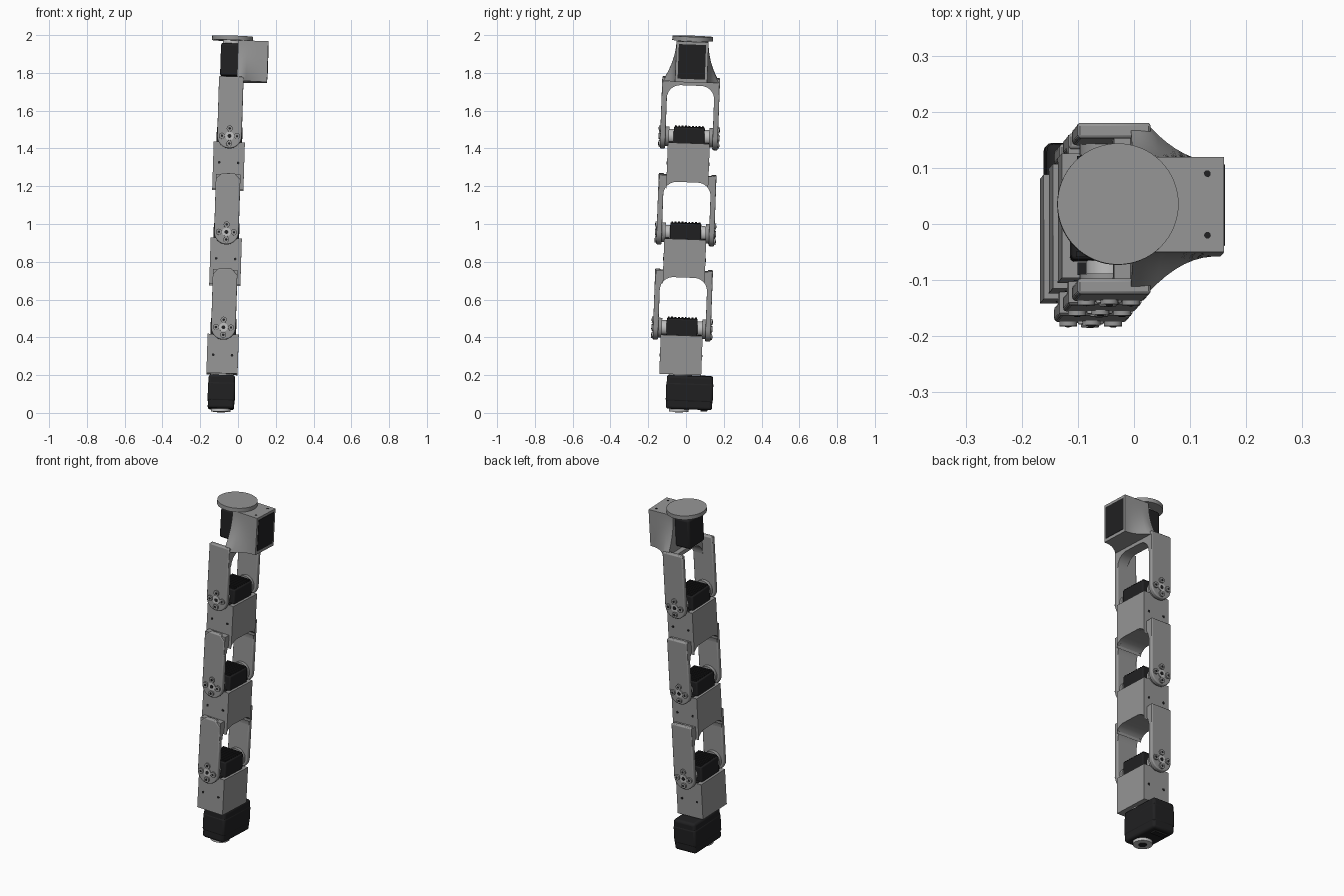
import bpy, bmesh, math
from mathutils import Matrix, Vector

if "Cube" in bpy.data.objects:
    bpy.data.objects.remove(bpy.data.objects["Cube"])

# The whole arm leans slightly: local z runs along the arm axis
LEAN = Vector((0.0316, 0.037, 1)).normalized()
FRAME = Matrix.Translation((-0.0914, -0.038, 0)) @ Vector((0, 0, 1)).rotation_difference(LEAN).to_matrix().to_4x4()


def material(name, rgb):
    m = bpy.data.materials.new(name)
    m.use_nodes = True
    m.diffuse_color = (*rgb, 1)
    m.node_tree.nodes["Principled BSDF"].inputs["Base Color"].default_value = (*rgb, 1)
    return m


GRAY = material("bracket gray", (0.30, 0.30, 0.30))
BLACK = material("motor black", (0.015, 0.015, 0.016))
SILVER = material("horn silver", (0.52, 0.52, 0.52))
parts = []


def finish(name, bm, mat, bevel=0):
    bmesh.ops.recalc_face_normals(bm, faces=bm.faces)
    me = bpy.data.meshes.new(name)
    bm.to_mesh(me)
    bm.free()
    me.materials.append(mat)
    ob = bpy.data.objects.new(name, me)
    bpy.context.collection.objects.link(ob)
    ob.matrix_world = FRAME
    if bevel:
        mod = ob.modifiers.new("edge", "BEVEL")
        mod.width, mod.segments = bevel, 3
        mod.limit_method, mod.angle_limit = "ANGLE", math.radians(50)
    parts.append(ob)
    return ob


def box(name, x, y, z, mat, bevel=0):
    bm = bmesh.new()
    bmesh.ops.create_cube(bm, size=1)
    for v in bm.verts:
        for i, (a, b) in enumerate((x, y, z)):
            v.co[i] = a if v.co[i] < 0 else b
    return finish(name, bm, mat, bevel)


def extrude(name, pts, a, b, axis, mat, bevel=0):
    """Extrude a (u, z) profile along x (u is y) or along y (u is x)."""
    bm = bmesh.new()
    place = (lambda u, w, d: (d, u, w)) if axis == "x" else (lambda u, w, d: (u, d, w))
    f = bm.faces.new([bm.verts.new(place(u, w, a)) for u, w in pts])
    top = bmesh.ops.extrude_face_region(bm, geom=[f])["geom"]
    bmesh.ops.translate(bm, verts=[g for g in top if isinstance(g, bmesh.types.BMVert)],
                        vec=place(0, 0, b - a))
    return finish(name, bm, mat, bevel)


def disc(name, center, radius, a, b, axis, mat, sides=32, bevel=0):
    """Cylinder between a and b along axis; center gives the other two coordinates."""
    bm = bmesh.new()
    bmesh.ops.create_cone(bm, cap_ends=True, segments=sides, radius1=radius, radius2=radius, depth=abs(b - a))
    mid = (a + b) / 2
    if axis == "y":
        m = Matrix.Translation((center[0], mid, center[1])) @ Matrix.Rotation(math.pi / 2, 4, "X")
    else:
        m = Matrix.Translation((center[0], center[1], mid))
    bmesh.ops.transform(bm, matrix=m, verts=bm.verts)
    return finish(name, bm, mat, bevel)


def arc(cu, cz, r, start, end, n=8):
    return [(cu + r * math.cos(math.radians(start + (end - start) * i / n)),
             cz + r * math.sin(math.radians(start + (end - start) * i / n))) for i in range(n + 1)]


JOINTS = [0.448, 0.953, 1.462]
ARM_IN, ARM_OUT, ARM_W = 0.125, 0.153, 0.065
BOX_W, BOX_D = 0.0825, 0.111


def housing(n, low, high, arch=None):
    """Motor box; its underside follows the yoke arch when there is one."""
    pts = [(-BOX_D, high), (BOX_D, high)]
    if arch:
        curve = [p for p in arc(0.055, arch - 0.07, 0.07, 32, 90)]
        curve[0] = (BOX_D, low)
        pts += curve + [(-u, w) for u, w in reversed(curve)]
    else:
        pts += [(BOX_D, low), (-BOX_D, low)]
    extrude(f"housing_{n}", pts, -BOX_W, BOX_W, "x", GRAY)
    for s in (-1, 1):
        for x in (-0.05, 0.05):
            disc(f"housing_screw_{n}", (x, high - 0.11), 0.007, s * 0.105, s * 0.113, "y", BLACK, 12)
        # dark slot beside the motor
        a, b = sorted((s * 0.084, s * 0.106))
        box(f"motor_slot_{n}", (-0.055, 0.055), (a, b), (high - 0.005, high + 0.003), BLACK)


def joint(n, z):
    """Motor, bearings and bolted horns around one hinge."""
    box(f"joint_motor_{n}", (-0.068, 0.068), (-0.082, 0.082), (z - 0.1, z + 0.053), BLACK, 0.008)
    for i in range(9):
        y = -0.072 + i * 0.018
        box(f"motor_fin_{n}", (-0.06, 0.06), (y - 0.005, y + 0.005), (z + 0.04, z + 0.058), BLACK)
    for s in (-1, 1):
        disc(f"bearing_{n}", (0, z), 0.040, s * 0.08, s * 0.106, "y", SILVER)
        disc(f"bearing_flange_{n}", (0, z), 0.052, s * 0.106, s * 0.127, "y", GRAY)
        disc(f"horn_ring_{n}", (0, z), 0.023, s * 0.15, s * 0.157, "y", SILVER)
        disc(f"horn_center_{n}", (0, z), 0.010, s * 0.15, s * 0.159, "y", BLACK, 16)
        for dx, dz in ((0.04, 0), (-0.04, 0), (0, 0.04), (0, -0.04)):
            disc(f"horn_bolt_{n}", (dx, z + dz), 0.016, s * 0.15, s * 0.161, "y", GRAY, 20)
            disc(f"horn_bolt_socket_{n}", (dx, z + dz), 0.007, s * 0.155, s * 0.1625, "y", BLACK, 6)


def arms(n, z, top, chamfer_front):
    """Two round-ended side arms of a yoke."""
    for s, label in ((-1, "front"), (1, "back")):
        end = arc(0, z, ARM_W, 180, 360, 20)
        c = 0.032 if chamfer_front and s < 0 else 0.004
        pts = end + [(ARM_W, top - c), (ARM_W - c, top), (c - ARM_W, top), (-ARM_W, top - c)]
        a, b = sorted((s * ARM_IN, s * ARM_OUT))
        extrude(f"{label}_arm_{n}", pts, a, b, "y", GRAY, 0.006)


def arch_bridge(n, arch, top, x0, x1):
    """Bridge joining the arms, with rounded inner corners."""
    curve = arc(ARM_IN - 0.07, arch - 0.07, 0.07, 0, 90)
    pts = [(-ARM_OUT + 0.004, top), (ARM_OUT - 0.004, top), (ARM_OUT - 0.004, arch - 0.07)]
    pts += curve + [(-u, w) for u, w in reversed(curve)] + [(-ARM_OUT + 0.004, arch - 0.07)]
    extrude(f"yoke_bridge_{n}", pts, x0, x1, "x", GRAY)


# Base motor with its lower horn and upper collar
box("base_motor", (-0.07, 0.07), (-0.07, 0.175), (0.022, 0.2), BLACK, 0.014)
box("base_motor_band", (-0.072, 0.072), (-0.072, 0.177), (0.06, 0.165), BLACK, 0.012)
disc("base_horn", (0, 0), 0.052, 0.006, 0.024, "z", SILVER)
disc("base_horn_center", (0, 0), 0.022, 0.003, 0.01, "z", BLACK)
box("base_connector", (-0.04, 0.04), (0.115, 0.15), (0.013, 0.03), BLACK)
disc("base_collar", (0, 0), 0.06, 0.195, 0.208, "z", SILVER)
housing(1, 0.206, 0.413)

# Three hinges; the lower two yokes carry the next motor box
for i, z in enumerate(JOINTS, 1):
    joint(i, z)
    if i < 3:
        arch = z + 0.272
        arms(i, z, z + 0.312, True)
        arch_bridge(i, arch, z + 0.306, -ARM_W, ARM_W)
        housing(i + 1, z + 0.23, JOINTS[i] - 0.03, arch)
arms(3, JOINTS[2], 1.778, False)
arch_bridge(3, 1.737, 1.76, 0.0, ARM_W)

# Wrist bracket: a box whose sides flare out to the yoke arms
X0, X1, Z0, Z1, N = 0.03, 0.19, 1.757, 1.973, 10
bm = bmesh.new()
rows = {}
for s in (-1, 1):
    for i in range(N + 1):
        for j in range(N + 1):
            x, z = X0 + (X1 - X0) * i / N, Z0 + (Z1 - Z0) * j / N
            fx = 1 - min(1, max(0, (x - 0.06) / 0.12))
            fz = 1 - j / N
            rows[s, i, j] = bm.verts.new((x, s * (0.085 + 0.066 * fx ** 2 * fz ** 2), z))
for i in range(N):
    for s in (-1, 1):
        for j in range(N):
            bm.faces.new([rows[s, i, j], rows[s, i + 1, j], rows[s, i + 1, j + 1], rows[s, i, j + 1]])
    for k in (0, N):
        bm.faces.new([rows[-1, i, k], rows[-1, i + 1, k], rows[1, i + 1, k], rows[1, i, k]])
        bm.faces.new([rows[-1, k, i], rows[-1, k, i + 1], rows[1, k, i + 1], rows[1, k, i]])
finish("wrist_bracket", bm, GRAY)

# Wrist motor runs through the bracket and turns the round top plate
box("wrist_motor", (-0.06, 0.1), (-0.07, 0.07), (1.785, 1.957), BLACK, 0.012)
box("wrist_motor_end", (0.18, 0.192), (-0.072, 0.072), (1.775, 1.958), BLACK)
for y in (-0.055, 0.055):
    disc("bracket_screw", (0.16, y), 0.006, 1.968, 1.975, "z", BLACK, 12)
disc("wrist_horn", (0, 0), 0.05, 1.955, 1.975, "z", SILVER)
disc("top_plate", (0, 0), 0.108, 1.973, 1.996, "z", GRAY, 64)

# Smooth shading with sharp edges kept
bpy.ops.object.select_all(action="DESELECT")
for ob in parts:
    ob.select_set(True)
bpy.context.view_layer.objects.active = parts[0]
bpy.ops.object.shade_smooth_by_angle(angle=math.radians(30))
